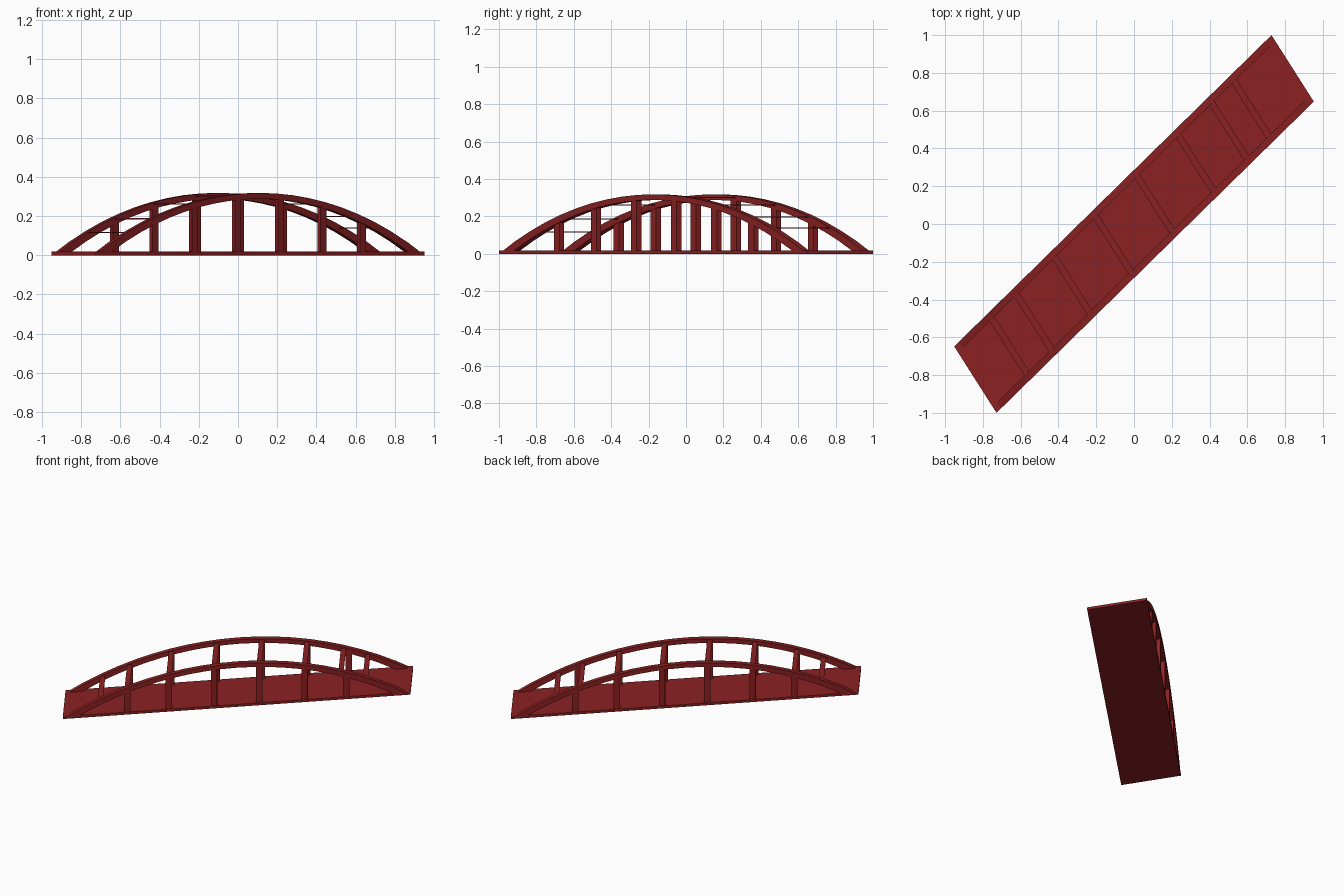
import bpy
import bmesh
from math import sqrt
from mathutils import Vector

cube = bpy.data.objects.get("Cube")
if cube:
    bpy.data.objects.remove(cube, do_unlink=True)

# Skewed plan axes: half the span, and half the width
ALONG = Vector((0.84, 0.824, 0))
ACROSS = Vector((0.112, -0.176, 0))
HALF_SPAN = ALONG.length

red = bpy.data.materials.new("dark red")
red.use_nodes = True
red.diffuse_color = (0.26, 0.015, 0.016, 1)
red.node_tree.nodes["Principled BSDF"].inputs["Base Color"].default_value = red.diffuse_color


def extrude_profile(name, profile, v0, v1):
    """Extrude an outline of (along, height) points across the bridge."""
    bm = bmesh.new()
    rings = [[bm.verts.new(ALONG * u + ACROSS * v + Vector((0, 0, z)))
              for u, z in profile] for v in (v0, v1)]
    n = len(profile)
    for i in range(n):
        j = (i + 1) % n
        bm.faces.new((rings[0][i], rings[0][j], rings[1][j], rings[1][i]))
    bm.faces.new(rings[0])
    bm.faces.new(rings[1][::-1])
    bmesh.ops.recalc_face_normals(bm, faces=bm.faces)
    mesh = bpy.data.meshes.new(name)
    bm.to_mesh(mesh)
    bm.free()
    mesh.materials.append(red)
    obj = bpy.data.objects.new(name, mesh)
    bpy.context.collection.objects.link(obj)
    return obj


def box(name, u0, u1, z0, z1, v0, v1):
    return extrude_profile(name, [(u0, z0), (u1, z0), (u1, z1), (u0, z1)], v0, v1)


def arc(u, reach, base, rise):
    """Height of a circular arc that meets the base at +-reach."""
    half = reach * HALF_SPAN
    radius = (half * half + rise * rise) / (2 * rise)
    return base + sqrt(radius ** 2 - (u * HALF_SPAN) ** 2) - radius + rise


def outer(u):
    return arc(u, 1, 0, 0.318)


def inner(u):
    return arc(u, 0.9, 0.018, 0.27)


# Deck
box("deck", -1, 1, 0, 0.018, -1, 1)

# Arches
SEGMENTS = 20
steps = [2 * i / SEGMENTS - 1 for i in range(SEGMENTS + 1)]
arch = [(u, outer(u)) for u in steps]
arch += [(0.9 * u, inner(0.9 * u)) for u in reversed(steps)]
for side, label in ((1, "front"), (-1, "back")):
    extrude_profile(label + "_arch", arch, side * 0.82, side)

    # Hangers between arch and deck
    for u in (-0.63, -0.39, -0.13, 0.13, 0.39, 0.63):
        a, b = u - 0.018, u + 0.018
        extrude_profile(label + "_hanger",
                        [(a, 0.01), (b, 0.01), (b, inner(b) + 0.01), (a, inner(a) + 0.01)],
                        side * 0.835, side * 0.975)

# Thin cross bars joining the arches
for u in (-0.785, -0.63, -0.39, -0.13, 0.13, 0.39, 0.6, 0.74):
    z = outer(u) - 0.008
    box("cross_bar", u - 0.015, u + 0.015, z - 0.006, z, -0.83, 0.83)
